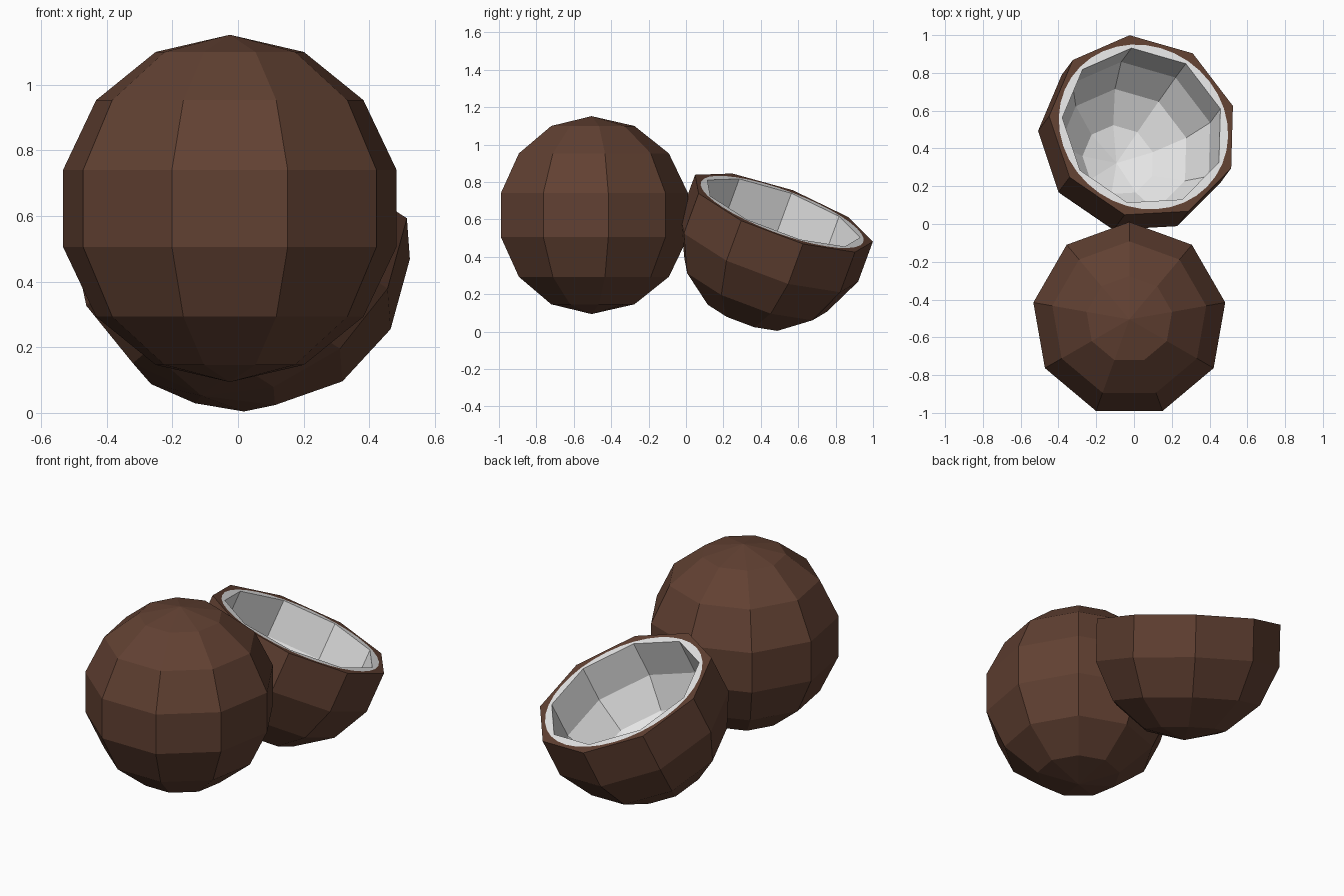
import bpy, bmesh, math
from mathutils import Vector, Matrix

if "Cube" in bpy.data.objects:
    bpy.data.objects.remove(bpy.data.objects["Cube"])

R, SEG, RINGS = 0.529, 9, 7      # low-poly sphere shared by both coconuts
INNER = 0.86                     # flesh cavity relative to the husk


def material(name, rgb):
    m = bpy.data.materials.new(name)
    m.diffuse_color = (*rgb, 1)
    m.use_nodes = True
    m.node_tree.nodes["Principled BSDF"].inputs["Base Color"].default_value = m.diffuse_color
    return m


husk = material("husk brown", (0.12, 0.052, 0.032))
flesh = material("flesh white", (0.8, 0.8, 0.8))


def ring(bm, r, z, n=SEG, start=0.0):
    return [bm.verts.new((r * math.cos(start + i * math.tau / n),
                          r * math.sin(start + i * math.tau / n), z)) for i in range(n)]


def sphere_ring(bm, k, scale=1.0, start=0.0):
    a = math.pi * k / RINGS
    return ring(bm, R * scale * math.sin(a), R * scale * math.cos(a), SEG, start)


def bridge(bm, a, b, mat=0):
    """Join two rings; b may have a multiple of a's sides."""
    n, s = len(a), len(b) // len(a)
    for i in range(n):
        far = [b[(i * s + j) % len(b)] for j in range(s, -1, -1)]
        bm.faces.new([a[i], a[(i + 1) % n]] + far).material_index = mat


def cap(bm, rg, z, mat=0):
    pole = bm.verts.new((0, 0, z))
    for i in range(len(rg)):
        bm.faces.new((rg[i], rg[(i + 1) % len(rg)], pole)).material_index = mat


def finish(bm, name, matrix):
    bmesh.ops.recalc_face_normals(bm, faces=bm.faces[:])
    me = bpy.data.meshes.new(name)
    bm.to_mesh(me)
    bm.free()
    me.materials.append(husk)
    me.materials.append(flesh)
    ob = bpy.data.objects.new(name, me)
    ob.matrix_world = matrix
    bpy.context.collection.objects.link(ob)


# whole coconut
bm = bmesh.new()
rings = [sphere_ring(bm, k, 1, math.pi / 2) for k in range(1, RINGS)]
for a, b in zip(rings, rings[1:]):
    bridge(bm, a, b)
cap(bm, rings[0], R)
cap(bm, rings[-1], -R)
finish(bm, "whole_coconut", Matrix.Translation((-0.025, -0.505, 0.623)))

# half coconut: husk bowl, flat rim split by a round line, flesh cavity
bm = bmesh.new()
outer = [sphere_ring(bm, k) for k in range(3, RINGS)]
inner = [sphere_ring(bm, k, INNER) for k in range(3, RINGS)]
rim_z = outer[0][0].co.z
for v in inner[0]:
    v.co.z = rim_z
for a, b in zip(outer, outer[1:]):
    bridge(bm, a, b)
for a, b in zip(inner, inner[1:]):
    bridge(bm, a, b, 1)
cap(bm, outer[-1], -R)
cap(bm, inner[-1], -R * INNER, 1)
circle = ring(bm, 0.463, rim_z, SEG * 4)
bridge(bm, outer[0], circle, 0)
bridge(bm, inner[0], circle, 1)

# tilt the bowl: axis leans right and back
n = Vector((0.25, 0.335, 0.91)).normalized()
x = Vector((-0.1, -0.464, 0.195))
x = (x - n * x.dot(n)).normalized()
y = n.cross(x)
rot = Matrix((x, y, n)).transposed().to_4x4()
centre = Vector((0.05, 0.514, 0.64)) - n * rim_z
finish(bm, "half_coconut", Matrix.Translation(centre) @ rot)
